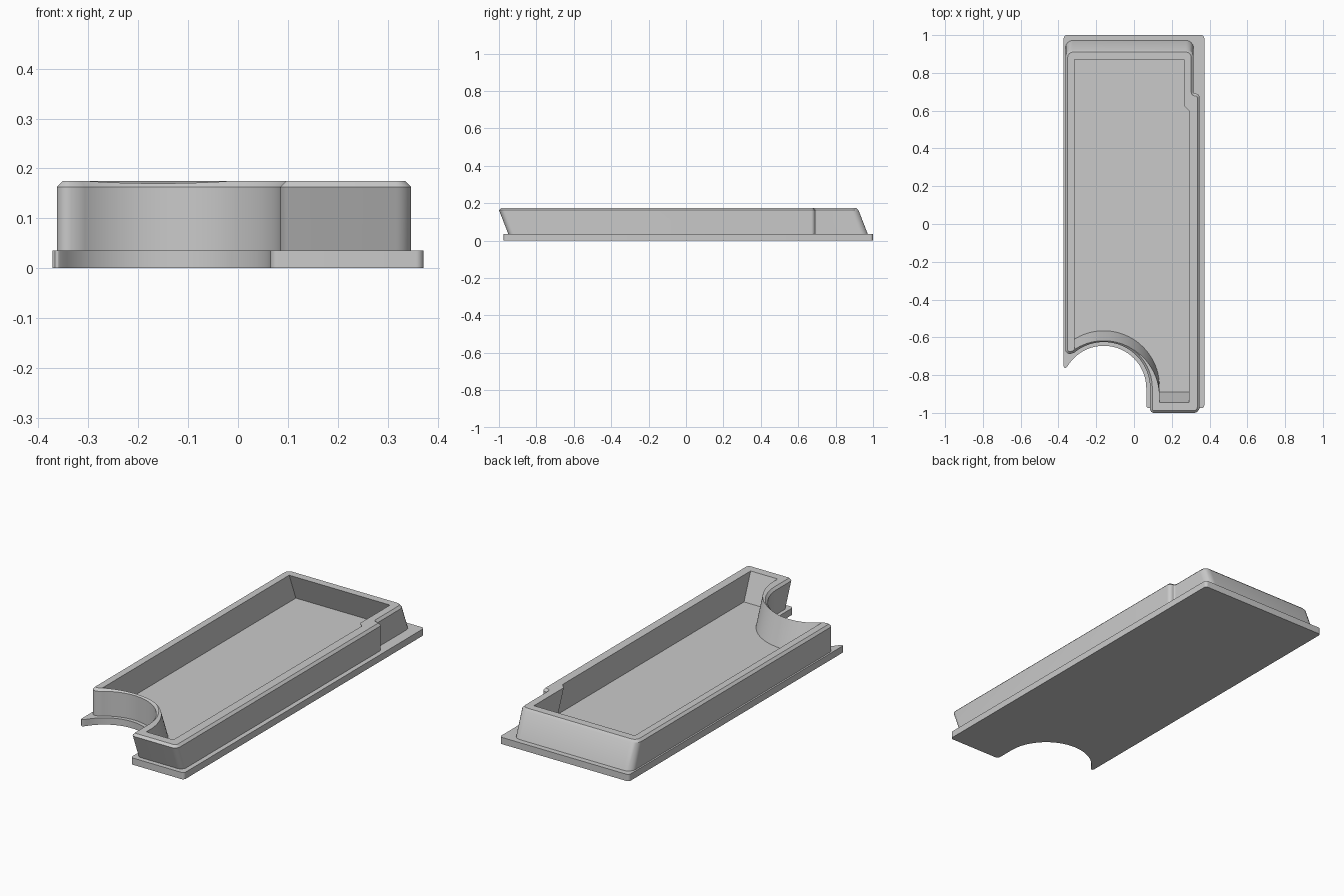
import bpy, bmesh, math
from mathutils import Vector

if "Cube" in bpy.data.objects:
    bpy.data.objects.remove(bpy.data.objects["Cube"])

FLOOR, TOP, LEAN = 0.035, 0.175, 0.39

grey = bpy.data.materials.new("grey plastic")
grey.diffuse_color = (0.59, 0.59, 0.59, 1)
grey.use_nodes = True
grey.node_tree.nodes["Principled BSDF"].inputs["Base Color"].default_value = grey.diffuse_color


def arc(cx, cy, r, start, end, n=40):
    """Points along an arc, angles in degrees."""
    angles = [math.radians(start + (end - start) * i / n) for i in range(n + 1)]
    return [(cx + r * math.cos(a), cy + r * math.sin(a), 0) for a in angles]


def fillet(corners, n=6):
    """Round every (x, y, radius) corner of a closed outline."""
    out = []
    for i, (x, y, r) in enumerate(corners):
        p = Vector((x, y))
        if r == 0:
            out.append(p)
            continue
        a = (Vector(corners[i - 1][:2]) - p).normalized()
        b = (Vector(corners[(i + 1) % len(corners)][:2]) - p).normalized()
        half = a.angle(b) / 2
        center = p + (a + b).normalized() * (r / math.sin(half))
        u = (p + a * (r / math.tan(half)) - center).normalized()
        v = (p + b * (r / math.tan(half)) - center).normalized()
        for k in range(n + 1):
            out.append(center + (u * (n - k) + v * k).normalized() * r)
    return out


def inset(pts, d):
    """Offset a counter-clockwise outline inward."""
    out = []
    for i, p in enumerate(pts):
        e1 = (p - pts[i - 1]).normalized()
        e2 = (pts[(i + 1) % len(pts)] - p).normalized()
        n1, n2 = Vector((-e1.y, e1.x)), Vector((-e2.y, e2.x))
        out.append(p + (n1 + n2) * (d / (1 + n1.dot(n2))))
    return out


def loft(name, loops):
    """Closed solid through equal-length loops of 3D points."""
    bm = bmesh.new()
    rings = [[bm.verts.new(p) for p in loop] for loop in loops]
    n = len(rings[0])
    for lo, hi in zip(rings, rings[1:]):
        for i in range(n):
            j = (i + 1) % n
            bm.faces.new((lo[i], lo[j], hi[j], hi[i]))
    bm.faces.new(rings[0][::-1])
    bm.faces.new(rings[-1])
    bmesh.ops.recalc_face_normals(bm, faces=bm.faces)
    mesh = bpy.data.meshes.new(name)
    bm.to_mesh(mesh)
    bm.free()
    mesh.materials.append(grey)
    obj = bpy.data.objects.new(name, mesh)
    bpy.context.collection.objects.link(obj)
    return obj


def smooth(obj):
    bpy.ops.object.select_all(action='DESELECT')
    obj.select_set(True)
    bpy.context.view_layer.objects.active = obj
    bpy.ops.object.shade_smooth_by_angle(angle=math.radians(25))


# Flat base plate with the round notch
base_outline = fillet(
    [(0.065, -0.975, 0.015), (0.372, -0.975, 0.015), (0.372, 1, 0.015),
     (-0.372, 1, 0.015), (-0.372, -0.775, 0.008)]
    + arc(-0.16, -0.87, 0.225, 148, 0))
base = loft("base_plate", [[(p.x, p.y, z) for p in base_outline] for z in (0, FLOOR)])

# Outer wall: only the two ends lean forward
wall_outline = fillet(
    [(0.085, -0.95, 0.02), (0.347, -0.95, 0.03), (0.347, 0.69, 0.02),
     (0.315, 0.69, 0.008), (0.315, 0.972, 0.04), (-0.363, 0.972, 0.04),
     (-0.363, -0.695, 0.022)]
    + arc(-0.16, -0.87, 0.245, 130, 0))
rim_outline = inset(wall_outline, 0.012)


def wall_loop(pts, z):
    loop = []
    for p, ref in zip(pts, wall_outline):
        leans = ref.y > 0.75 or ref.y < -0.9
        loop.append((p.x, p.y - (LEAN * (min(z, 0.163) - FLOOR) if leans else 0), z))
    return loop


wall = loft("tray_wall", [wall_loop(wall_outline, FLOOR),
                          wall_loop(wall_outline, 0.163),
                          wall_loop(rim_outline, TOP)])

# Leaning cavity cut through the wall block
cavity_outline = fillet(
    [(0.135, -0.945, 0), (0.29, -0.945, 0), (0.29, 0.60, 0), (0.265, 0.625, 0),
     (0.265, 0.87, 0), (-0.315, 0.87, 0)]
    + arc(-0.16, -0.915, 0.295, 121.7, 0))
cavity = loft("cavity_cutter", [[(p.x, p.y - LEAN * (z - TOP), z) for p in cavity_outline]
                                for z in (0.01, 0.2)])
cut = wall.modifiers.new("cavity", 'BOOLEAN')
cut.operation = 'DIFFERENCE'
cut.solver = 'EXACT'
cut.object = cavity
bpy.context.view_layer.objects.active = wall
bpy.ops.object.modifier_apply(modifier=cut.name)
bpy.data.objects.remove(cavity)

smooth(base)
smooth(wall)
